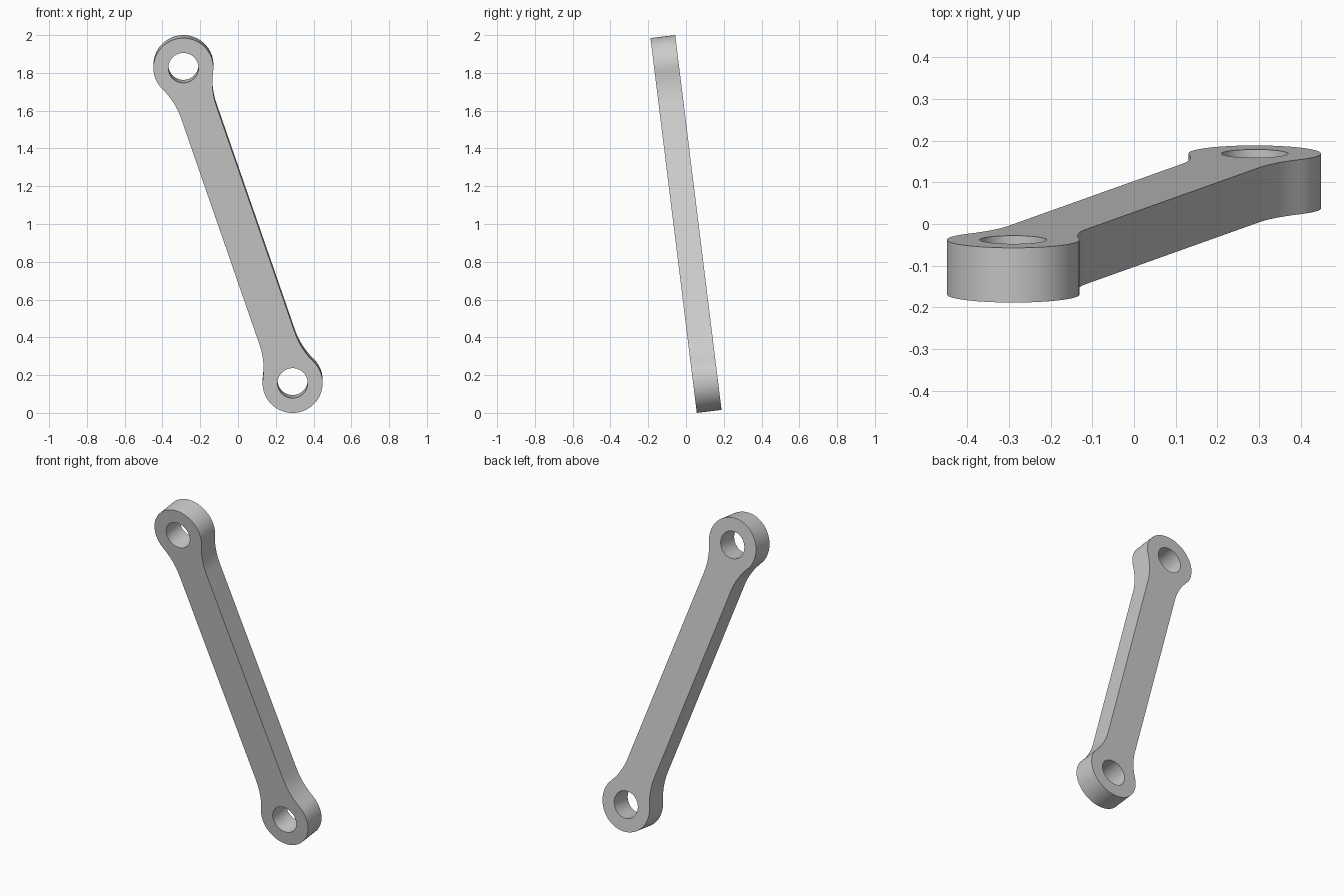
import bpy, bmesh
from math import sin, cos, atan2, sqrt, pi, radians
from mathutils import Matrix

cube = bpy.data.objects.get("Cube")
if cube:
    bpy.data.objects.remove(cube, do_unlink=True)

# Main dimensions
THICK = 0.132      # plate thickness
REACH = 0.889      # centre to eye centre
EYE = 0.159        # eye outer radius
HOLE = 0.08        # eye hole radius
HALF = 0.099       # arm half width
RUN = 0.25         # fillet length along the arm
FILLET = (RUN**2 + HALF**2 - EYE**2) / (2 * (EYE - HALF))


def arc(cx, cz, r, a0, a1, n):
    angles = [a0 + (a1 - a0) * i / n for i in range(n + 1)]
    return [(cx + r * cos(a), cz + r * sin(a)) for a in angles]


def loop(bm, pts):
    verts = [bm.verts.new((x, -THICK / 2, z)) for x, z in pts]
    return [bm.edges.new((v, verts[i - 1])) for i, v in enumerate(verts)]


# Outline of one end: fillet, round eye, mirrored fillet
beta = atan2(RUN, FILLET + HALF)
fillet = arc(FILLET + HALF, REACH - RUN, FILLET, pi, pi - beta, 6)
eye = arc(0, REACH, EYE, -beta, pi + beta, 40)
end = fillet + eye[1:-1] + [(-x, z) for x, z in reversed(fillet)]
outline = end + [(-x, -z) for x, z in end]

# Flat plate with two holes, extruded to thickness
bm = bmesh.new()
edges = loop(bm, outline)
for side in (1, -1):
    edges += loop(bm, arc(0, side * REACH, HOLE, 0, 2 * pi, 40)[:-1])
bmesh.ops.triangle_fill(bm, edges=edges, use_beauty=True)
ext = bmesh.ops.extrude_face_region(bm, geom=bm.faces[:], use_keep_orig=True)
moved = [g for g in ext["geom"] if isinstance(g, bmesh.types.BMVert)]
bmesh.ops.translate(bm, verts=moved, vec=(0, THICK, 0))
bmesh.ops.recalc_face_normals(bm, faces=bm.faces[:])

# Lean sideways and tip forward, resting on the ground
tilt = Matrix.Rotation(radians(7.05), 4, 'X') @ Matrix.Rotation(radians(-18.98), 4, 'Y')
bm.transform(Matrix.Translation((0, 0, 1)) @ tilt)

mesh = bpy.data.meshes.new("link_arm")
bm.to_mesh(mesh)
bm.free()
link = bpy.data.objects.new("link_arm", mesh)
bpy.context.collection.objects.link(link)

# Grey material
grey = bpy.data.materials.new("grey")
grey.use_nodes = True
color = (0.6, 0.6, 0.6, 1)
grey.diffuse_color = color
grey.node_tree.nodes["Principled BSDF"].inputs["Base Color"].default_value = color
mesh.materials.append(grey)

# Smooth rounds, sharp rims
bpy.ops.object.select_all(action='DESELECT')
link.select_set(True)
bpy.context.view_layer.objects.active = link
bpy.ops.object.shade_smooth_by_angle(angle=radians(30))
